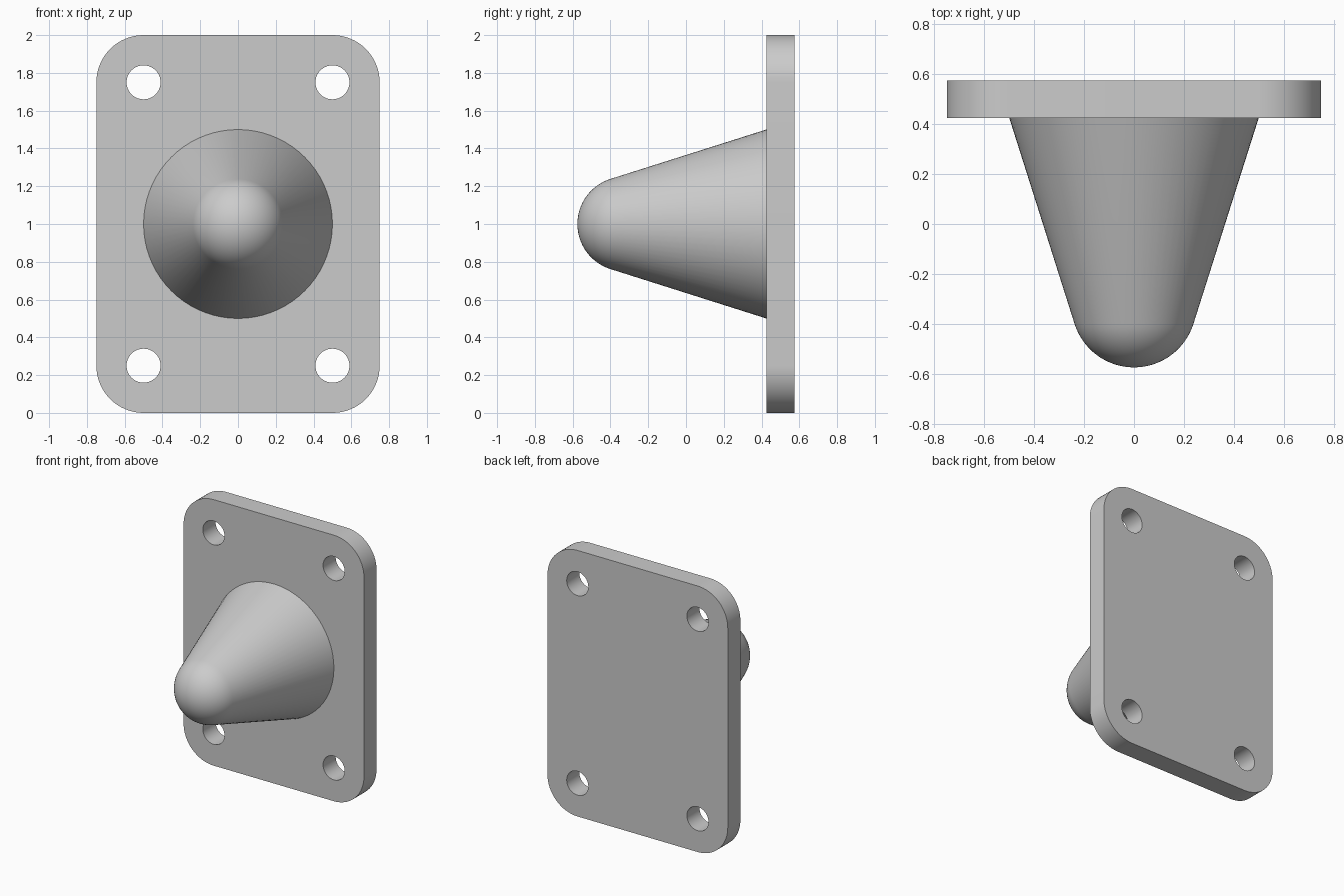
import bpy, bmesh, math
from mathutils import Matrix, Vector

cube = bpy.data.objects.get("Cube")
if cube:
    bpy.data.objects.remove(cube, do_unlink=True)

grey = bpy.data.materials.new("plain grey")
grey.use_nodes = True
colour = (0.6, 0.6, 0.6, 1)
grey.diffuse_color = colour
grey.node_tree.nodes["Principled BSDF"].inputs["Base Color"].default_value = colour

HALF_W, HALF_H, CORNER = 0.75, 1.0, 0.25
HOLE_X, HOLE_Z, HOLE_R = 0.5, 0.75, 0.09
PLATE_Y, THICK = 0.5, 0.15
BASE_R, TIP_R, TIP_Y = 0.5, 0.25, -0.575


def arc(cx, cy, r, start, sweep, steps):
    return [(cx + r * math.cos(start + sweep * i / steps),
             cy + r * math.sin(start + sweep * i / steps)) for i in range(steps + 1)]


def finish(name, bm):
    bmesh.ops.recalc_face_normals(bm, faces=bm.faces)
    mesh = bpy.data.meshes.new(name)
    bm.to_mesh(mesh)
    bm.free()
    mesh.materials.clear()
    mesh.materials.append(grey)
    obj = bpy.data.objects.new(name, mesh)
    bpy.context.collection.objects.link(obj)
    bpy.ops.object.select_all(action="DESELECT")
    obj.select_set(True)
    bpy.context.view_layer.objects.active = obj
    bpy.ops.object.shade_smooth_by_angle(angle=math.radians(30))
    return obj


# Mounting plate: rounded outline with four bolt holes, extruded
outline = []
for i, (sx, sy) in enumerate([(1, 1), (-1, 1), (-1, -1), (1, -1)]):
    outline += arc(sx * (HALF_W - CORNER), sy * (HALF_H - CORNER), CORNER,
                   i * math.pi / 2, math.pi / 2, 16)
loops = [outline]
for sx in (-1, 1):
    for sy in (-1, 1):
        loops.append(arc(sx * HOLE_X, sy * HOLE_Z, HOLE_R, 0, math.tau, 40)[:-1])

curve = bpy.data.curves.new("plate_outline", "CURVE")
curve.dimensions = "2D"
curve.fill_mode = "BOTH"
curve.extrude = THICK / 2
for points in loops:
    spline = curve.splines.new("POLY")
    spline.points.add(len(points) - 1)
    for p, (x, y) in zip(spline.points, points):
        p.co = (x, y, 0, 1)
    spline.use_cyclic_u = True
helper = bpy.data.objects.new("plate_outline", curve)
bpy.context.collection.objects.link(helper)
bpy.context.view_layer.update()
filled = bpy.data.meshes.new_from_object(
    helper.evaluated_get(bpy.context.evaluated_depsgraph_get()))
bm = bmesh.new()
bm.from_mesh(filled)
bpy.data.objects.remove(helper, do_unlink=True)
bpy.data.meshes.remove(filled)
bmesh.ops.remove_doubles(bm, verts=bm.verts, dist=0.0001)
bm.transform(Matrix.Translation((0, PLATE_Y, HALF_H)) @ Matrix.Rotation(math.pi / 2, 4, "X"))
finish("mounting_plate", bm)

# Bumper cone: tapered side running tangent into a spherical tip
base_y = PLATE_Y - THICK / 2
centre_y = TIP_Y + TIP_R
depth = base_y - centre_y
tangent = math.acos(TIP_R / math.hypot(BASE_R, depth)) - math.atan2(depth, BASE_R)
profile = [(BASE_R, base_y)]
profile += arc(0, centre_y, TIP_R, -tangent, tangent - math.pi / 2, 16)
bm = bmesh.new()
verts = [bm.verts.new((r, y, HALF_H)) for r, y in profile]
edges = [bm.edges.new(pair) for pair in zip(verts, verts[1:])]
bmesh.ops.spin(bm, geom=verts + edges, cent=(0, 0, HALF_H), axis=Vector((0, 1, 0)),
               angle=math.tau, steps=72)
bmesh.ops.remove_doubles(bm, verts=bm.verts, dist=0.0001)
finish("bumper_cone", bm)
